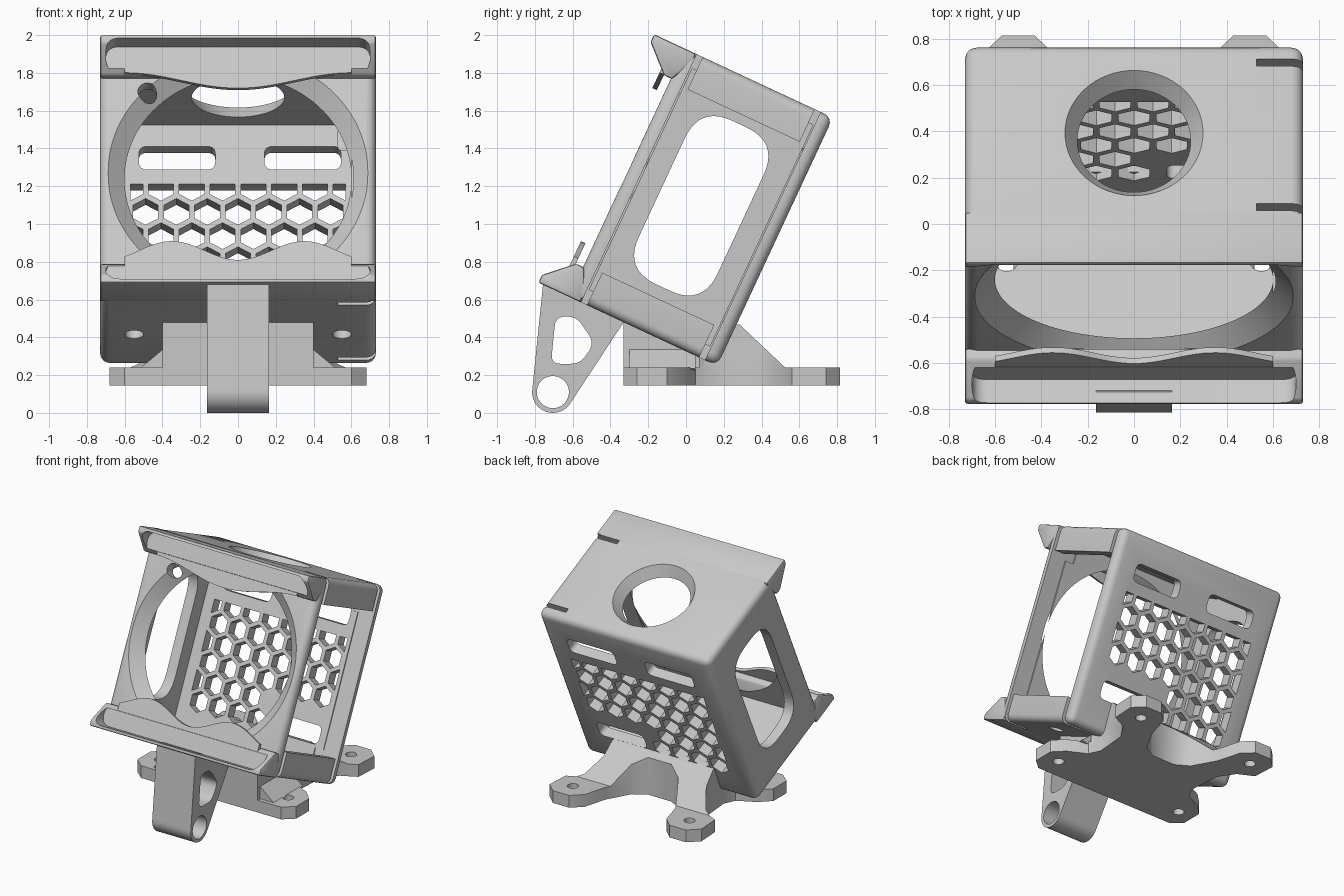
import bpy, bmesh, math
from mathutils import Vector

cube = bpy.data.objects.get("Cube")
if cube:
    bpy.data.objects.remove(cube, do_unlink=True)

TILT = math.radians(-25)
FRONT, BACK, LOW, HIGH, HALF, WALL = -0.83, 0.035, 0.295, 1.745, 0.73, 0.08
MID = (LOW + HIGH) / 2

grey = bpy.data.materials.new("light_grey_plastic")
grey.use_nodes = True
grey.diffuse_color = (0.58, 0.58, 0.58, 1)
grey.node_tree.nodes["Principled BSDF"].inputs["Base Color"].default_value = (0.58, 0.58, 0.58, 1)


def prisms(name, items, bevel=0, segments=3):
    """Each item is (axis, profile, start, end, optional end profile)."""
    bm = bmesh.new()
    for axis, pts, lo, hi, *rest in items:
        def place(p, d):
            u, v = p
            return {"x": (d, u, v), "y": (u, d, v), "z": (u, v, d)}[axis]
        a = [bm.verts.new(place(p, lo)) for p in pts]
        b = [bm.verts.new(place(p, hi)) for p in (rest[0] if rest else pts)]
        bm.faces.new(a)
        bm.faces.new(b[::-1])
        for i in range(len(a)):
            j = (i + 1) % len(a)
            bm.faces.new((a[i], b[i], b[j], a[j]))
    bmesh.ops.recalc_face_normals(bm, faces=bm.faces)
    if bevel:
        bmesh.ops.bevel(bm, geom=bm.edges[:], offset=bevel, segments=segments,
                        profile=0.5, affect="EDGES", clamp_overlap=True)
    mesh = bpy.data.meshes.new(name)
    bm.to_mesh(mesh)
    bm.free()
    obj = bpy.data.objects.new(name, mesh)
    bpy.context.collection.objects.link(obj)
    mesh.materials.append(grey)
    return obj


def rect(u0, u1, v0, v1):
    return [(u0, v0), (u1, v0), (u1, v1), (u0, v1)]


def circle(u, v, r, n=48):
    return [(u + r * math.cos(2 * math.pi * i / n), v + r * math.sin(2 * math.pi * i / n))
            for i in range(n)]


def rounded(pts, r, n=6):
    """Round every corner of a counter-clockwise polygon."""
    out = []
    for i, p in enumerate(pts):
        p = Vector(p)
        a, b = Vector(pts[i - 1]) - p, Vector(pts[(i + 1) % len(pts)]) - p
        start, end = p + a.normalized() * r, p + b.normalized() * r
        for k in range(n + 1):
            t = k / n
            out.append(tuple(start * (1 - t) ** 2 + p * 2 * t * (1 - t) + end * t * t))
    return out


def cut(obj, items, operation="DIFFERENCE"):
    tool = prisms("cutter", items)
    mod = obj.modifiers.new("cut", "BOOLEAN")
    mod.operation, mod.solver, mod.object = operation, "EXACT", tool
    bpy.context.view_layer.objects.active = obj
    bpy.ops.object.modifier_apply(modifier=mod.name)
    bpy.data.objects.remove(tool, do_unlink=True)


def finish(obj, tilted=False):
    if tilted:
        obj.rotation_euler.x = TILT
        obj.location = (0, 0.009, -0.004)
    bpy.ops.object.select_all(action="DESELECT")
    obj.select_set(True)
    bpy.context.view_layer.objects.active = obj
    bpy.ops.object.shade_smooth_by_angle(angle=math.radians(32))


# Hollow housing, open on the left side
housing = prisms("housing", [("x", rect(FRONT, BACK, LOW, HIGH), -HALF, HALF)], 0.05, 4)
cut(housing, [("x", rect(FRONT + WALL, BACK - WALL, LOW + WALL, HIGH - WALL), -0.65, 0.65)])
cut(housing, [("x", rect(-0.76, -0.037, 0.485, 1.555), 0.6, 0.9)])

# Gaps that separate the four ends of the clip tabs
cut(housing, [("x", rect(a, a + 0.034, b, b + 0.3), 0.53, 0.9)
              for a in (-0.76, -0.071) for b in (0.22, 1.52)])

# Flared lens opening, top opening, side window, small holes
cut(housing, [("y", circle(0, MID, 0.70, 96), FRONT - 0.01, -0.74, circle(0, MID, 0.59, 96))])
cut(housing, [("z", circle(0, -0.39, 0.235, 64), 1.65, HIGH + 0.01, circle(0, -0.39, 0.305, 64))])
cut(housing, [("x", rounded(rect(-0.63, -0.17, 0.55, 1.505), 0.19, 10), -0.8, -0.6)])
cut(housing, [("z", circle(s * 0.55, -0.36, 0.05, 24), 0.2, 0.45) for s in (-1, 1)])

# Honeycomb and vent slots in the back wall
PITCH, HEX = 0.163, 0.077
back_cuts = []
for row in range(7):
    z = 1.30 - row * PITCH * 0.866
    for col in range(-4, 5):
        x = (col + (0.5 if row % 2 == 0 else 0)) * PITCH
        floor = 0.79 if x > 0.07 else 0.44
        if abs(x) > 0.6 or z < floor + 0.02:
            continue
        pts = []
        for k in range(6):
            t = math.radians(60 * k + 30)
            q = (max(-0.57, min(0.57, x + HEX * math.cos(t))),
                 max(floor, min(1.32, z + HEX * math.sin(t))))
            if not pts or (Vector(q) - Vector(pts[-1])).length > 0.002:
                pts.append(q)
        if (Vector(pts[0]) - Vector(pts[-1])).length < 0.002:
            pts.pop()
        back_cuts.append(("y", pts, -0.1, 0.1))
for x, z in ((-0.525, 1.405), (0.14, 1.405), (0.14, 0.54)):
    back_cuts.append(("y", rounded(rect(x, x + 0.405, z, z + 0.135), 0.045), -0.1, 0.1))
cut(housing, back_cuts)
cut(housing, [("y", circle(-0.48, 1.495, 0.05, 24), -0.9, -0.7)])
finish(housing, True)


# Upper and lower hoods, each with a flat-bottomed pocket and a thin wavy flange
def hood(name, side, edge):
    def flip(pts):
        return [(u, MID + side * (v - MID)) for u, v in pts]
    body = prisms(name + "_hood", [("x", flip([(-1.01, HIGH), (-1.01, 1.70), (-0.87, 1.57),
                                               (-0.825, 1.57), (-0.765, 1.69), (-0.765, HIGH)]),
                                    -HALF, HALF)], 0.012, 2)
    pocket = rounded(rect(-0.70, 0.70, 1.575, 1.723), 0.073, 8)
    cut(body, [("y", flip(pocket), -1.1, -0.9)])
    finish(body, True)
    xs = [-0.6 + 1.2 * i / 40 for i in range(41)]
    base = MID + side * 0.585
    flange = prisms(name + "_flange", [("y", [(x, edge(x)) for x in xs] + [(0.6, base), (-0.6, base)],
                                        -0.898, -0.872)])
    finish(flange, True)


hood("upper", 1, lambda x: 1.483 + 0.09 * math.sin(min(abs(x) / 0.6, 1) * math.pi / 2) ** 2)
hood("lower", -1, lambda x: 0.479 + 0.11 * math.sin(math.pi * x / 0.7) ** 2)

# Hinge leg under the front
leg_side = [(-0.757, 0.68)]
leg_side += [(-0.705 + 0.11 * math.cos(math.radians(t)), 0.11 + 0.11 * math.sin(math.radians(t)))
             for t in range(170, 331, 10)]
leg_side += [(-0.33, 0.48), (-0.33, 0.50), (-0.72, 0.69)]
leg = prisms("hinge_leg", [("x", leg_side, -0.165, 0.165)])
cut(leg, [("x", circle(-0.705, 0.11, 0.085), -0.3, 0.3)])
cut(leg, [("x", rounded([(-0.715, 0.26), (-0.56, 0.26), (-0.485, 0.37), (-0.58, 0.51), (-0.69, 0.51)],
                        0.05), -0.3, 0.3)])
finish(leg)

# Four-footed base plate
half_outline = [(0.60, -0.33), (0.68, -0.26), (0.68, -0.10), (0.60, -0.02), (0.46, 0.05),
                (0.42, 0.14), (0.44, 0.38), (0.52, 0.50), (0.64, 0.56), (0.65, 0.74), (0.57, 0.815),
                (0.43, 0.815), (0.35, 0.74), (0.30, 0.56), (0.20, 0.38), (0.10, 0.32)]
outline = half_outline + [(-x, y) for x, y in reversed(half_outline)]
base = prisms("base_plate", [("z", outline, 0.145, 0.24)])
cut(base, [("z", circle(s * x, y, 0.04, 24), 0.1, 0.3)
           for s in (-1, 1) for x, y in ((0.55, -0.17), (0.50, 0.67))])
finish(base)

# Pedestal block joining the base to the housing floor
pedestal = prisms("pedestal", [("x", [(-0.33, 0.15), (0.10, 0.15), (0.10, 0.31), (-0.33, 0.51)],
                                -0.4, 0.4)])
finish(pedestal)
for s, side in ((1, "left"), (-1, "right")):
    flare = prisms(side + "_flare", [("y", [(s * 0.38, 0.2), (s * 0.52, 0.235), (s * 0.40, 0.335)],
                                      -0.3, 0.05)])
    finish(flare)

# Ribs following the base outline, sloping from the back feet up to the back wall
ribs = prisms("back_ribs", [("z", outline, 0.2, 0.6)])
cut(ribs, [("x", [(0.07, 0.1), (0.07, 0.32), (0.10, 0.31), (0.224, 0.48),
                  (0.286, 0.466), (0.53, 0.235), (0.53, 0.1)], -0.9, 0.9)], "INTERSECT")
finish(ribs)
